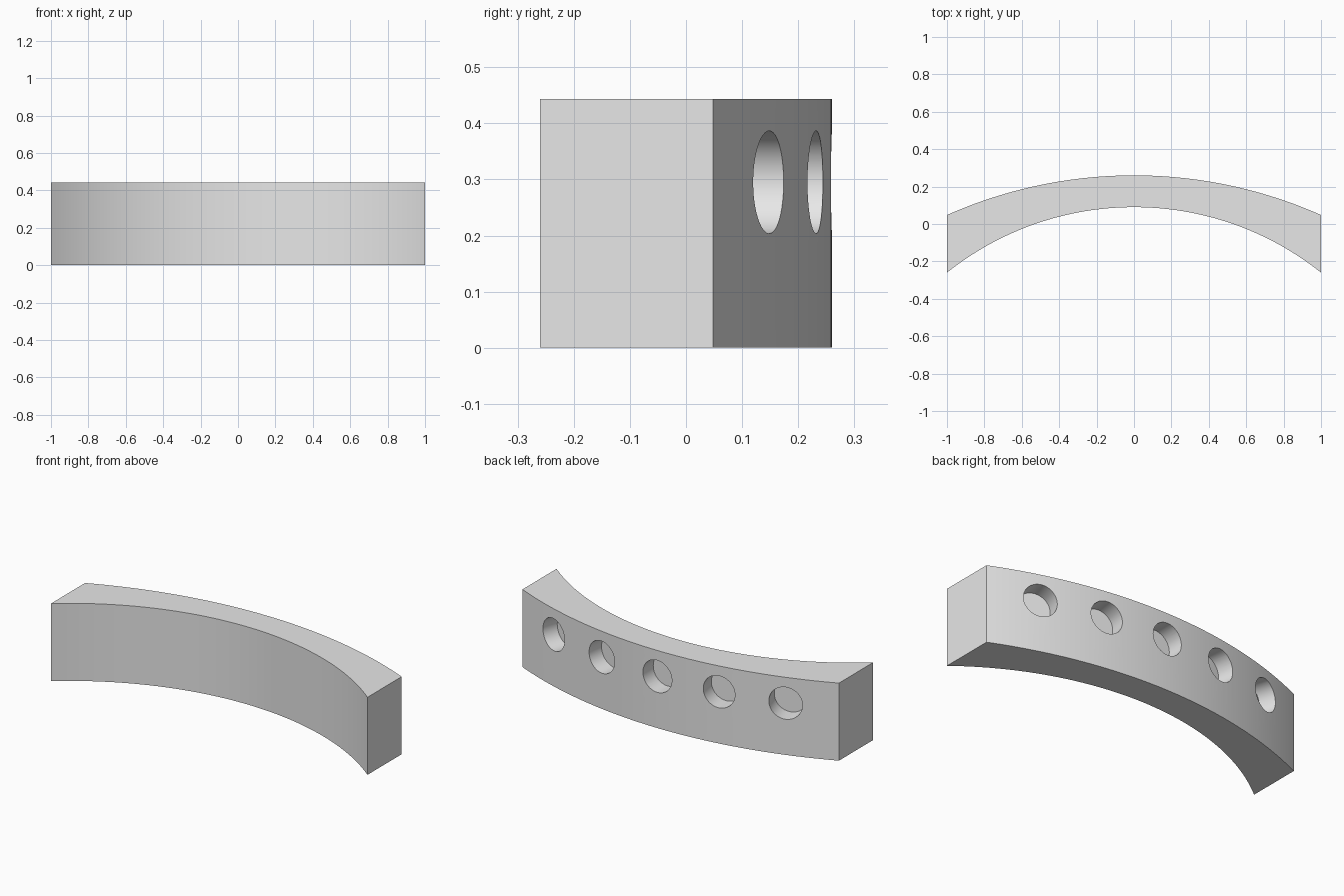
import bpy, bmesh
from math import sin, cos, asin, radians
from mathutils import Matrix

cube = bpy.data.objects.get("Cube")
if cube:
    bpy.data.objects.remove(cube, do_unlink=True)

HEIGHT = 0.443
OUTER_R, OUTER_APEX = 2.465, 0.26    # back arc
INNER_R, INNER_APEX = 1.604, 0.09    # front arc
HOLE_R, HOLE_DEPTH, HOLE_Z = 0.0915, 0.095, 0.295
STEPS = 64

grey = bpy.data.materials.new("plain grey")
grey.use_nodes = True
colour = (0.8, 0.8, 0.8, 1)
grey.diffuse_color = colour
grey.node_tree.nodes["Principled BSDF"].inputs["Base Color"].default_value = colour


def make_object(name, bm):
    mesh = bpy.data.meshes.new(name)
    bmesh.ops.recalc_face_normals(bm, faces=bm.faces)
    bm.to_mesh(mesh)
    bm.free()
    mesh.materials.append(grey)
    obj = bpy.data.objects.new(name, mesh)
    bpy.context.collection.objects.link(obj)
    return obj


def arc(radius, apex):
    """Points from x = -1 to x = 1 on an arc bulging to the back."""
    half = asin(1 / radius)
    angles = [half * (2 * i / STEPS - 1) for i in range(STEPS + 1)]
    return [(radius * sin(a), apex - radius + radius * cos(a), 0) for a in angles]


# Curved bar: plan outline extruded upwards
bm = bmesh.new()
outline = arc(OUTER_R, OUTER_APEX) + arc(INNER_R, INNER_APEX)[::-1]
base = bm.faces.new([bm.verts.new(p) for p in outline])
raised = bmesh.ops.extrude_face_region(bm, geom=[base])["geom"]
bmesh.ops.translate(bm, vec=(0, 0, HEIGHT),
                    verts=[v for v in raised if isinstance(v, bmesh.types.BMVert)])
bar = make_object("curved_bar", bm)

# Five blind holes pointing at the centre of the back arc
bm = bmesh.new()
length = HOLE_DEPTH + 0.1
for i in range(-2, 3):
    turn = Matrix.Rotation(radians(8.65 * i), 4, 'Z')
    pivot = Matrix.Translation((0, OUTER_APEX - OUTER_R, HOLE_Z))
    out = Matrix.Translation((0, OUTER_R - HOLE_DEPTH + length / 2, 0))
    bmesh.ops.create_cone(bm, cap_ends=True, segments=48, radius1=HOLE_R,
                          radius2=HOLE_R, depth=length,
                          matrix=pivot @ turn @ out @ Matrix.Rotation(radians(90), 4, 'X'))
cutter = make_object("hole_cutter", bm)
cutter.hide_render = True

cut = bar.modifiers.new("holes", 'BOOLEAN')
cut.operation = 'DIFFERENCE'
cut.solver = 'EXACT'
cut.object = cutter

# Apply the cut, drop the cutter and smooth the curved walls
bpy.ops.object.select_all(action='DESELECT')
bar.select_set(True)
bpy.context.view_layer.objects.active = bar
bpy.ops.object.modifier_apply(modifier=cut.name)
bpy.data.objects.remove(cutter, do_unlink=True)
bpy.ops.object.shade_smooth_by_angle(angle=radians(30))
